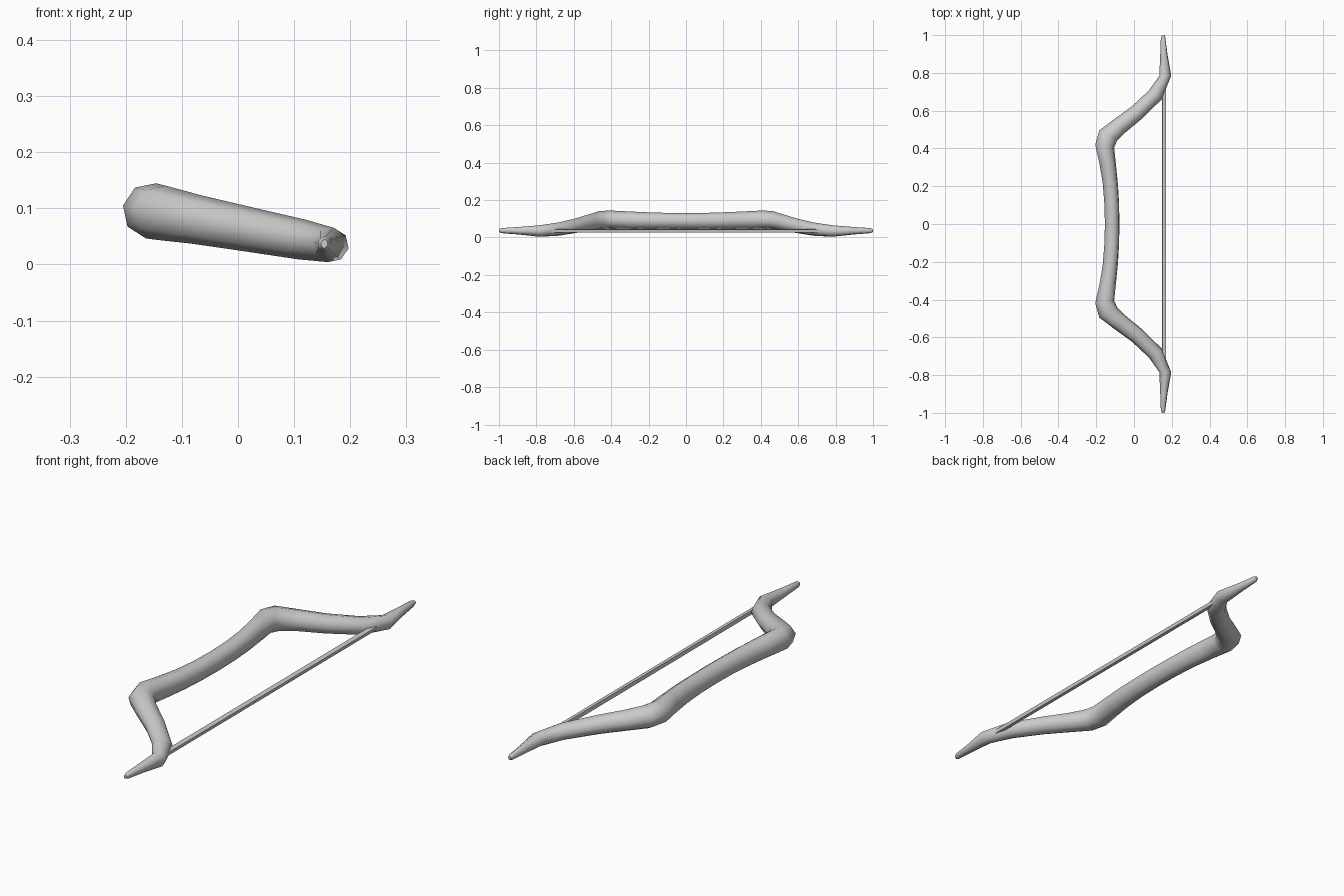
import bpy, bmesh, math
from mathutils import Vector

if "Cube" in bpy.data.objects:
    bpy.data.objects.remove(bpy.data.objects["Cube"])

SLOPE = -0.19            # the whole bow lies in a slightly tilted plane
NORMAL = Vector((0.187, 0, 0.982))


def on_plane(x, y):
    return Vector((x, y, 0.066 + SLOPE * x))


def loft(name, rings, sides=8, turn=0.0):
    """Skin elliptical rings given as (outer x, y, inner x, y, half height)."""
    bm = bmesh.new()
    loops = []
    for ox, oy, ix, iy, h in rings:
        a, b = on_plane(ox, oy), on_plane(ix, iy)
        c, u = (a + b) / 2, (b - a) / 2
        loops.append([bm.verts.new(c + u * math.cos(t) + NORMAL * h * math.sin(t))
                      for t in (turn + 2 * math.pi * k / sides for k in range(sides))])
    for p, q in zip(loops, loops[1:]):
        for k in range(sides):
            n = (k + 1) % sides
            bm.faces.new((p[k], p[n], q[n], q[k]))
    bm.faces.new(loops[0])
    bm.faces.new(loops[-1])
    bmesh.ops.recalc_face_normals(bm, faces=bm.faces)
    mesh = bpy.data.meshes.new(name)
    bm.to_mesh(mesh)
    bm.free()
    obj = bpy.data.objects.new(name, mesh)
    bpy.context.collection.objects.link(obj)
    bpy.ops.object.select_all(action='DESELECT')
    obj.select_set(True)
    bpy.context.view_layer.objects.active = obj
    bpy.ops.object.shade_smooth_by_angle(angle=math.radians(50))
    return obj


# Bow limb: one half from the grip to the tip, mirrored in y
half = [
    (-0.154, 0.00, -0.077, 0.00, 0.044),
    (-0.157, 0.11, -0.079, 0.11, 0.044),
    (-0.166, 0.22, -0.085, 0.21, 0.046),
    (-0.183, 0.32, -0.095, 0.31, 0.048),
    (-0.205, 0.42, -0.105, 0.405, 0.050),
    (-0.184, 0.495, -0.090, 0.44, 0.049),
    (-0.105, 0.555, -0.045, 0.485, 0.044),
    (-0.012, 0.622, 0.040, 0.555, 0.040),
    (0.080, 0.708, 0.147, 0.660, 0.036),
    (0.134, 0.785, 0.197, 0.785, 0.031),
    (0.139, 0.900, 0.177, 0.900, 0.020),
    (0.142, 0.985, 0.166, 0.985, 0.014),
    (0.148, 1.000, 0.160, 1.000, 0.008),
]
other = [(a, -b, c, -d, h) for a, b, c, d, h in half[:0:-1]]
loft("bow_limb", other + half)

# Bowstring: straight square cord between the limbs
r = 0.0135
loft("bowstring", [(0.159 - r, y, 0.159 + r, y, 0.011) for y in (-0.73, 0.73)],
     sides=4, turn=math.pi / 4)
